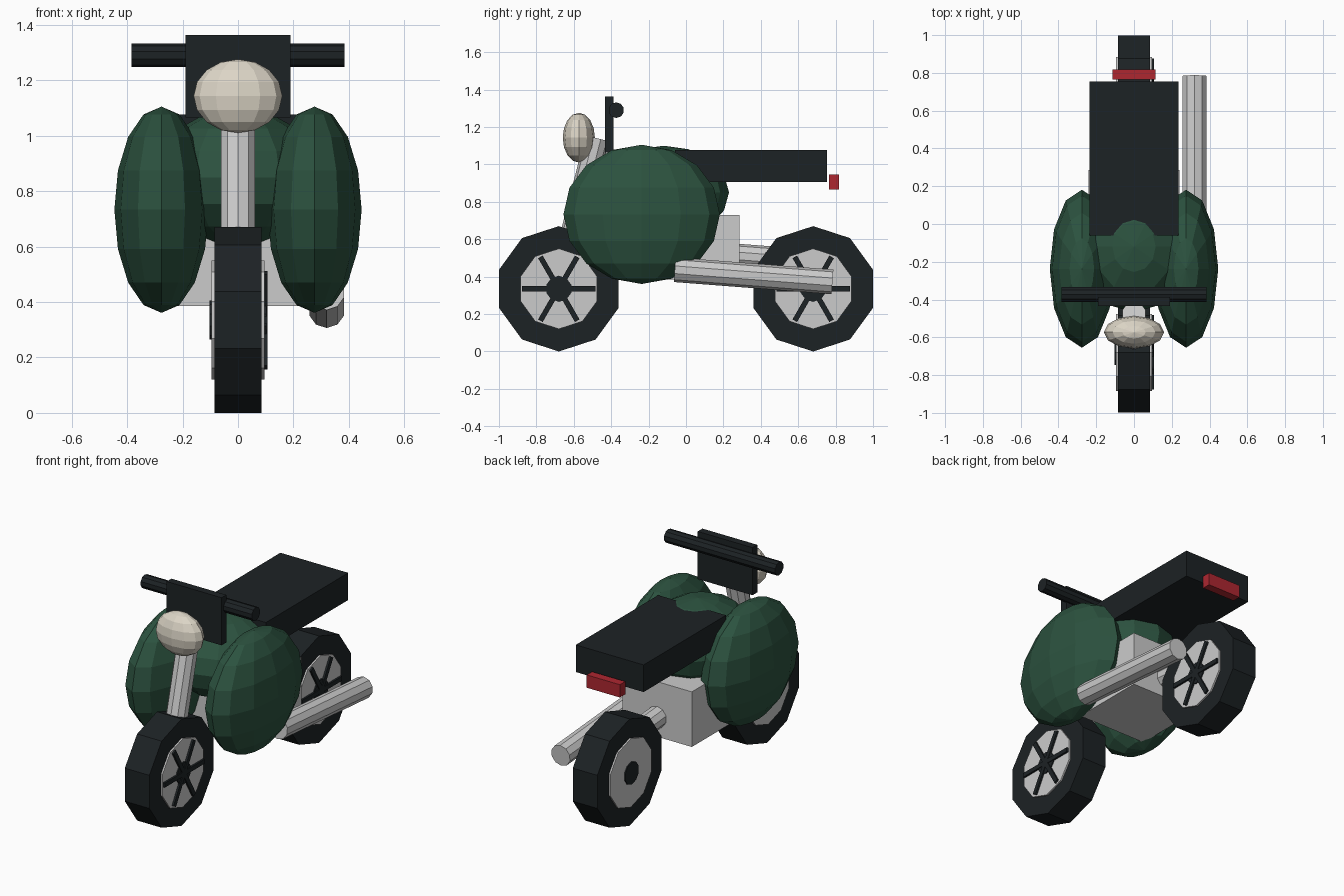
import bpy, bmesh, math
from mathutils import Vector, Matrix

if "Cube" in bpy.data.objects:
    bpy.data.objects.remove(bpy.data.objects["Cube"])


def paint(name, rgb):
    m = bpy.data.materials.new(name)
    m.diffuse_color = (*rgb, 1)
    m.use_nodes = True
    m.node_tree.nodes["Principled BSDF"].inputs["Base Color"].default_value = m.diffuse_color
    return m


BLACK = paint("black", (0.012, 0.016, 0.018))
GREEN = paint("green", (0.025, 0.085, 0.05))
CREAM = paint("cream", (0.72, 0.67, 0.57))
RED = paint("red", (0.42, 0.02, 0.03))


def finish(name, bm, mat):
    me = bpy.data.meshes.new(name)
    bm.to_mesh(me)
    bm.free()
    if mat:
        me.materials.append(mat)
    ob = bpy.data.objects.new(name, me)
    bpy.context.collection.objects.link(ob)
    return ob


def box(name, lo, hi, mat=None):
    lo, hi = Vector(lo), Vector(hi)
    bm = bmesh.new()
    bmesh.ops.create_cube(bm, size=1, matrix=Matrix.LocRotScale((lo + hi) / 2, None, hi - lo))
    return finish(name, bm, mat)


def ball(name, loc, radii, mat):
    bm = bmesh.new()
    bmesh.ops.create_uvsphere(bm, u_segments=12, v_segments=8, radius=1,
                              matrix=Matrix.LocRotScale(Vector(loc), None, Vector(radii)))
    return finish(name, bm, mat)


def tube(name, a, b, r, mat=None, sides=10):
    a, b = Vector(a), Vector(b)
    d = b - a
    rot = d.to_track_quat('Z', 'Y')
    bm = bmesh.new()
    bmesh.ops.create_cone(bm, cap_ends=True, segments=sides, radius1=r, radius2=r, depth=d.length,
                          matrix=Matrix.LocRotScale((a + b) / 2, rot, None))
    return finish(name, bm, mat)


# Wheels: tyre, rim disc, hub, and three crossed spoke bars on the right side
for side, y in (("front", -0.68), ("rear", 0.68)):
    z = 0.335
    for part, half, r, mat in (("tyre", 0.085, 0.335, BLACK), ("rim", 0.095, 0.215, None),
                               ("hub", 0.102, 0.07, BLACK)):
        tube(f"{side}_{part}", (-half, y, z), (half, y, z), r, mat)
    for i in range(3):
        s = box(f"{side}_spoke_{i + 1}", (-0.015, -0.197, -0.014), (0.015, 0.197, 0.014), BLACK)
        s.location = (0.092, y, z)
        s.rotation_euler.x = math.radians(60 * i)

# Engine, swing arm, exhaust and fork
box("engine_block", (-0.24, -0.2, 0.385), (0.24, 0.285, 0.73))
tube("swing_arm", (0, 0, 0.532), (0, 0.68, 0.48), 0.065)
tube("exhaust", (0.32, -0.06, 0.437), (0.32, 0.783, 0.372), 0.066)
tube("front_fork", (0, -0.68, 0.34), (0, -0.475, 1.14), 0.065)

# Tank with a large pod on each side
ball("fuel_tank", (0, -0.12, 0.85), (0.3, 0.35, 0.25), GREEN)
for name, x in (("left_pod", -0.276), ("right_pod", 0.276)):
    ball(name, (x, -0.237, 0.733), (0.17, 0.418, 0.372), GREEN)

# Seat and tail light
box("seat", (-0.235, -0.06, 0.907), (0.235, 0.755, 1.077), BLACK)
box("tail_light", (-0.115, 0.765, 0.865), (0.115, 0.818, 0.945), RED)

# Headlight, dash panel and handlebar
ball("headlight", (0, -0.573, 1.143), (0.16, 0.086, 0.133), CREAM)
box("dash_panel", (-0.19, -0.434, 1.065), (0.19, -0.387, 1.363), BLACK)
tube("handlebar", (-0.385, -0.373, 1.29), (0.385, -0.373, 1.29), 0.042, BLACK)
